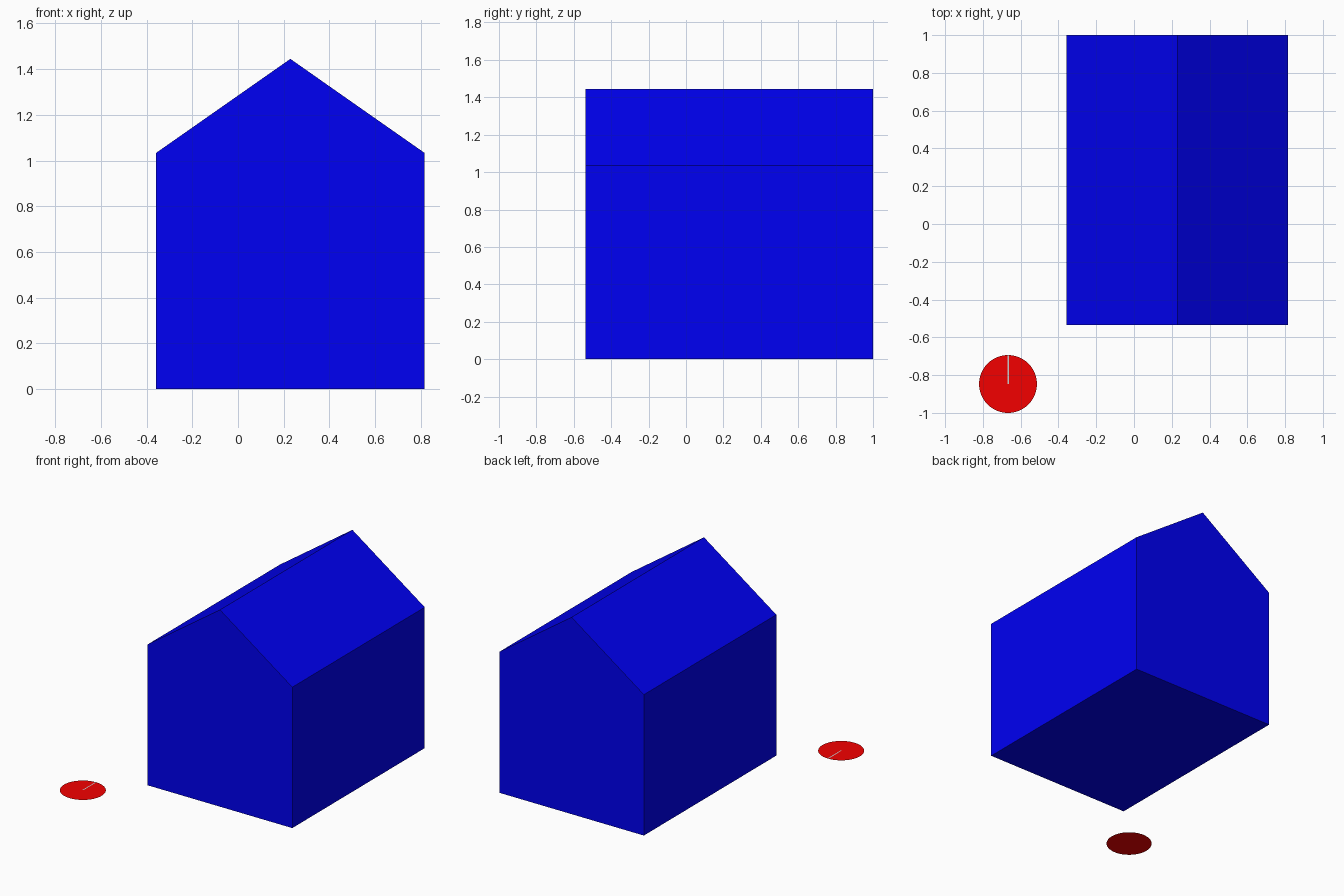
import bpy
import bmesh

if "Cube" in bpy.data.objects:
    bpy.data.objects.remove(bpy.data.objects["Cube"])


def paint(obj, name, color):
    mat = bpy.data.materials.new(name)
    mat.diffuse_color = color
    mat.use_nodes = True
    mat.node_tree.nodes["Principled BSDF"].inputs["Base Color"].default_value = mat.diffuse_color
    obj.data.materials.append(mat)


def extruded(name, profile, offset):
    """Make a flat polygon and extrude it into a closed solid."""
    bm = bmesh.new()
    face = bm.faces.new([bm.verts.new(p) for p in profile])
    out = bmesh.ops.extrude_face_region(bm, geom=[face], use_keep_orig=True)
    verts = [v for v in out["geom"] if isinstance(v, bmesh.types.BMVert)]
    bmesh.ops.translate(bm, verts=verts, vec=offset)
    bmesh.ops.recalc_face_normals(bm, faces=bm.faces)
    mesh = bpy.data.meshes.new(name)
    bm.to_mesh(mesh)
    bm.free()
    obj = bpy.data.objects.new(name, mesh)
    bpy.context.collection.objects.link(obj)
    return obj


# House: gable profile extruded front to back
left, right, eave, ridge = -0.358, 0.816, 1.034, 1.445
front, back = -0.536, 1.0
gable = [(left, 0), (right, 0), (right, eave),
         ((left + right) / 2, ridge), (left, eave)]
house = extruded("house", [(x, front, z) for x, z in gable],
                 (0, back - front, 0))
paint(house, "blue", (0.0, 0.0, 0.9, 1))

# Flat round marker beside the front left corner
cx, cy, radius = -0.667, -0.847, 0.153
bpy.ops.mesh.primitive_circle_add(vertices=64, radius=radius,
                                  fill_type='NGON', location=(cx, cy, 0))
marker = bpy.context.object
marker.name = "round_marker"
paint(marker, "red", (0.9, 0.0, 0.0, 1))

# Thin pointer from the marker's centre towards the back
bpy.ops.mesh.primitive_plane_add(size=1, location=(cx, cy + radius / 2, 0.001))
pointer = bpy.context.object
pointer.name = "pointer"
pointer.scale = (0.008, radius, 1)
